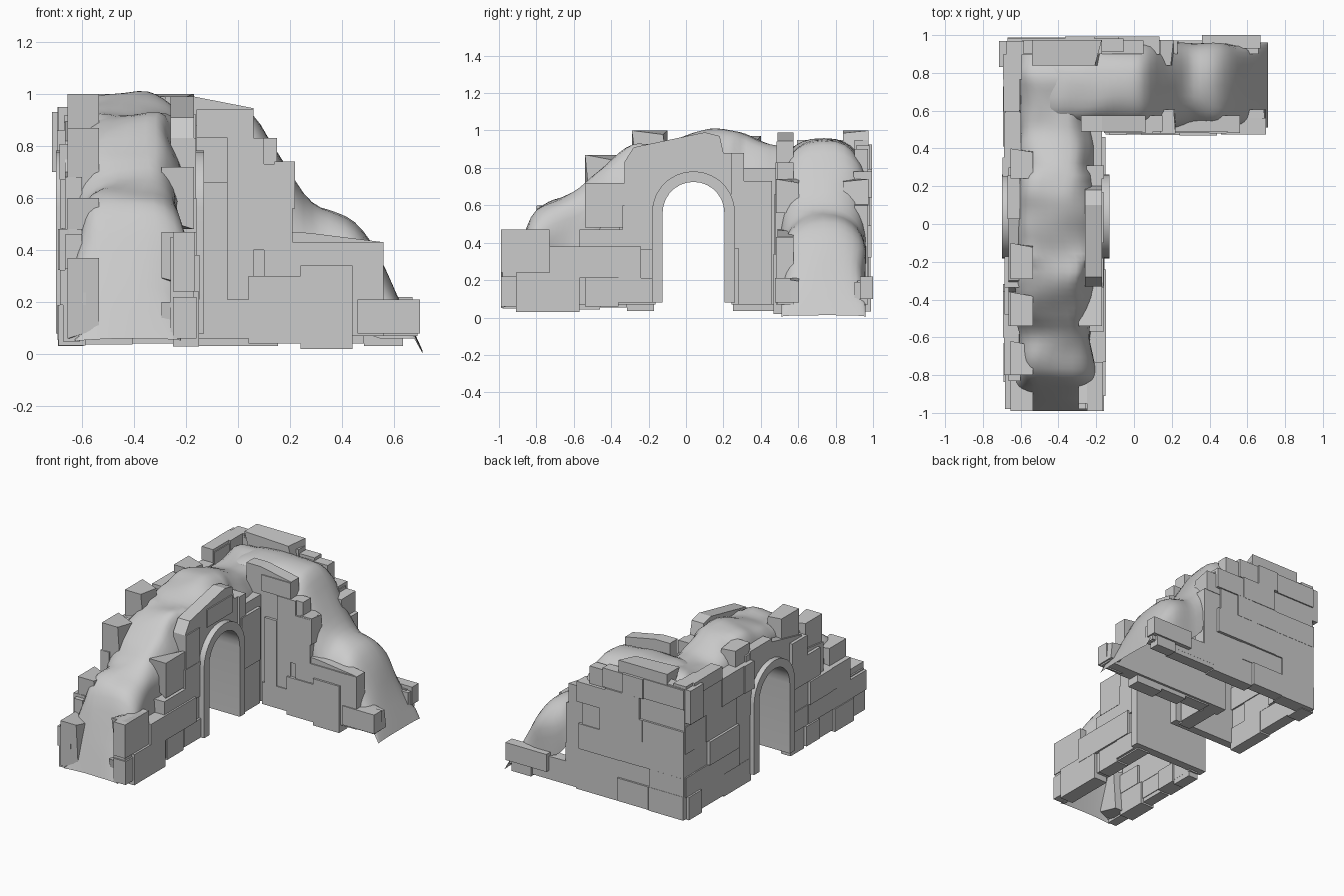
import bpy, bmesh, math, random
from mathutils import Vector, noise

if "Cube" in bpy.data.objects:
    bpy.data.objects.remove(bpy.data.objects["Cube"])

random.seed(4)
YC, RI, RO, SPRING = 0.04, 0.165, 0.222, 0.56      # arch centre, radii, spring line


def place(axis, a, d, z):
    """a = along the wall, d = across the wall."""
    return (d, a, z) if axis == 'y' else (a, d, z)


def finish(bm, name, smooth=False):
    bmesh.ops.recalc_face_normals(bm, faces=bm.faces)
    me = bpy.data.meshes.new(name)
    bm.to_mesh(me)
    bm.free()
    ob = bpy.data.objects.new(name, me)
    bpy.context.collection.objects.link(ob)
    if smooth:
        bpy.context.view_layer.objects.active = ob
        ob.select_set(True)
        bpy.ops.object.shade_smooth_by_angle(angle=math.radians(50))
        ob.select_set(False)
    return ob


def prism(bm, axis, prof, d0, d1):
    lo = [bm.verts.new(place(axis, a, d0, z)) for a, z in prof]
    hi = [bm.verts.new(place(axis, a, d1, z)) for a, z in prof]
    n = len(prof)
    caps = [bm.faces.new(lo), bm.faces.new(hi)]
    for i in range(n):
        bm.faces.new((lo[i], lo[(i + 1) % n], hi[(i + 1) % n], hi[i]))
    for f in caps:
        f.normal_update()
    bmesh.ops.triangulate(bm, faces=caps, ngon_method='EAR_CLIP')


def block(bm, axis, a0, a1, z0, z1, outer, inner, chip=0.0):
    """Stone box; chip skews the face that meets the rubble core."""
    vs = []
    for d, c in ((outer, 0), (inner, chip)):
        m = c * (a1 - a0)
        n = c * (z1 - z0)
        vs.append([bm.verts.new(place(axis, a, d, z)) for a, z in
                   ((a0 + m, z0 + n), (a1, z0), (a1 - m, z1 - n), (a0, z1))])
    o, i = vs
    bm.faces.new(o)
    bm.faces.new(i)
    for k in range(4):
        bm.faces.new((o[k], o[(k + 1) % 4], i[(k + 1) % 4], i[k]))


def arc(r, n=14):
    return [(YC - r * math.cos(math.pi * k / n), SPRING + r * math.sin(math.pi * k / n))
            for k in range(n + 1)]


def height(prof, a):
    for (p, h), (q, k) in zip(prof, prof[1:]):
        if p <= a <= q and q > p:
            return h + (k - h) * (a - p) / (q - p)
    return prof[-1][1] if a > prof[-1][0] else prof[0][1]


def wall(bm, axis, top, d0, d1, arch=False):
    """Backing slab under a stepped skyline, with optional arch opening."""
    base = [(top[0][0], 0.07)]
    if arch:
        r = RO - 0.02
        base += [(YC - r, 0.07)] + arc(r) + [(YC + r, 0.07)]
    base.append((top[-1][0], 0.07))
    prism(bm, axis, base + top[::-1], d0, d1)


def courses(bm, axis, top, outer, inner, arch=False):
    """Irregular stone courses clipped to the skyline and the arch."""
    out = 1 if outer > inner else -1
    z = 0.06
    while z < 0.98:
        h = random.uniform(0.11, 0.19)
        a = top[0][0]
        while a < top[-1][0] - 0.03:
            b = min(a + random.uniform(0.12, 0.34), top[-1][0])
            p, q = a, b
            z0 = z - (random.uniform(0, 0.03) if z < 0.1 else 0)
            if arch and z < 0.78 and p < YC + RO and q > YC - RO:
                if (p + q) / 2 < YC:
                    q = YC - RO + 0.01
                else:
                    p = YC + RO - 0.01
            z1 = min(z + h, height(top, p + 0.02) + 0.02, height(top, q - 0.02) + 0.02)
            if z1 - z > 0.05 and q - p > 0.05:
                block(bm, axis, p, q, z0, z1, outer + out * random.uniform(-0.012, 0.015),
                      inner - out * random.uniform(0, 0.03))
            a = b
        z += h


# ---- Right face of the long arm
bm = bmesh.new()
top = [(-.98, .45), (-.73, .45), (-.73, .36), (-.57, .36), (-.57, .47), (-.33, .47), (-.33, .83),
       (-.28, .91), (.1, .99), (.18, .97), (.2, .88), (.31, .88), (.31, .8), (.5, .8)]
wall(bm, 'y', top, -.26, -.17, True)
for a0, a1, z0, z1, x in (
        (-.99, -.73, .24, .47, -.165), (-.91, -.57, .03, .24, -.15), (-.99, -.9, .06, .22, -.16),
        (-.73, -.24, .21, .38, -.148), (-.54, -.36, .06, .24, -.16), (-.57, -.33, .35, .47, -.16),
        (-.34, -.17, .36, .6, -.16), (-.36, -.16, .08, .21, -.155), (-.33, -.18, .6, .83, -.162),
        (.24, .31, .57, .88, -.158), (.26, .46, .37, .73, -.15), (.28, .46, .07, .37, -.155),
        (-.1, .17, .8, .92, -.162)):
    block(bm, 'y', a0, a1, z0, z1, x, -.25)
for a0, a1, z0, z1 in ((-.98, -.81, .08, .2), (-.95, -.75, .26, .47), (-.54, -.3, .48, .72)):
    block(bm, 'y', a0, a1, z0, z1, -.17, -.295, .16)
finish(bm, "right_wall_stones")

# ---- Left face of the long arm
bm = bmesh.new()
top = [(-.98, .33), (-.83, .33), (-.83, .46), (-.54, .46), (-.54, .68), (-.36, .7), (-.3, .82),
       (.1, .91), (.3, .9), (.3, .84), (.6, .84), (.6, .93), (.97, .93)]
wall(bm, 'y', top, -.665, -.6, True)
courses(bm, 'y', top, -.68, -.61, True)
for a0, a1, z0, z1 in ((-.99, -.82, .06, .37), (-.8, -.62, .38, .6), (-.54, -.36, .62, .87),
                       (-.29, -.1, .82, 1.0), (.24, .4, .8, .97)):
    block(bm, 'y', a0, a1, z0, z1, -.655, -.535, .12)
block(bm, 'y', .83, .97, .7, .93, -.715, -.6)
finish(bm, "left_wall_stones")

# ---- Front face of the short arm
bm = bmesh.new()
top = [(-.28, .99), (-.17, .99), (.06, .945), (.06, .83), (.15, .83), (.15, .73), (.21, .73),
       (.21, .47), (.28, .465), (.56, .43), (.56, .21), (.69, .2)]
wall(bm, 'x', top, .49, .575)
for a0, a1, z0, z1, y in (
        (-.13, -.04, .21, .66, .472), (-.04, .1, .4, .83, .478), (-.04, .06, .21, .4, .482),
        (.1, .21, .25, .73, .478), (.04, .24, .04, .3, .47), (.21, .56, .07, .43, .482),
        (.24, .44, .02, .34, .468), (.46, .7, .08, .21, .475), (-.15, .04, .06, .21, .475),
        (-.16, .06, .83, .94, .483)):
    block(bm, 'x', a0, a1, z0, z1, y, .56)
for a0, a1, z0, z1 in ((.14, .22, .56, .74), (.4, .49, .28, .43), (.6, .7, .08, .21)):
    block(bm, 'x', a0, a1, z0, z1, .48, .605, .12)
finish(bm, "front_wall_stones")

# ---- Back face of the short arm
bm = bmesh.new()
top = [(-.67, .93), (-.17, .95), (-.17, .9), (.05, .9), (.05, .76), (.14, .76), (.14, .62),
       (.23, .6), (.23, .2), (.66, .19)]
wall(bm, 'x', top, .9, .972)
courses(bm, 'x', top, .982, .92)
for a0, a1, z0, z1 in ((-.54, -.17, .86, 1.0), (.06, .21, .6, .74)):
    block(bm, 'x', a0, a1, z0, z1, .975, .84, .1)
block(bm, 'x', .36, .67, .1, .22, 1.0, .93)
finish(bm, "back_wall_stones")

# ---- Arch lining running through the wall
bm = bmesh.new()
ring = [(YC - RO, .08)] + arc(RO) + [(YC + RO, .08), (YC + RI, .08)] + arc(RI)[::-1] + [(YC - RI, .08)]
prism(bm, 'y', ring, -.7, -.13)
finish(bm, "arch_lining", True)


# ---- Smooth rubble core: an open shell draped between the stone faces
def core(name, axis, top, centre, width, n, bump, drop, span=None):
    bm = bmesh.new()
    rows = []
    a0, a1 = top[0][0], top[-1][0]
    for i in range(n + 1):
        a = a0 + (a1 - a0) * i / n
        h = sum(height(top, a + e) for e in (-.03, 0, .03)) / 3 if 0 < i < n else height(top, a)
        zb = max(min(.06, h - .01), h - drop)
        if span and span[0] < a < span[1]:
            zb = max(zb, .79)                     # stay above the arch
        row = []
        for k in range(17):
            t = math.pi * k / 16
            c, s = math.cos(t), abs(math.sin(t))
            d = centre + width * math.copysign(abs(c) ** .75, c)
            z = zb + (h - zb) * s ** .6
            v = noise.noise_vector(Vector((a * 5, d * 5, z * 5))) * bump * min(1, h * 3)
            z += 0 if k in (0, 16) else v.z * .6
            row.append(bm.verts.new(place(axis, a, d + v.x * .7, max(0, z))))
        rows.append(row)
    for r, q in zip(rows, rows[1:]):
        for k in range(16):
            bm.faces.new((r[k], r[k + 1], q[k + 1], q[k]))
    return finish(bm, name, True)


top = [(-.99, .06), (-.94, .22), (-.89, .36), (-.84, .55), (-.74, .63), (-.56, .68), (-.5, .75),
       (-.4, .86), (-.28, .93), (.0, .97), (.16, 1.0), (.28, .98), (.5, .91), (.62, .94),
       (.78, .95), (.93, .88)]
core("long_rubble_core", 'y', top, -.42, .205, 60, .06, .32, (YC - .24, YC + .24))
top = [(-.6, .85), (-.4, .95), (-.15, .96), (.06, .93), (.18, .73), (.29, .57), (.46, .51),
       (.55, .36), (.71, .012)]
core("short_rubble_core", 'x', top, .735, .225, 40, .03, .35)
